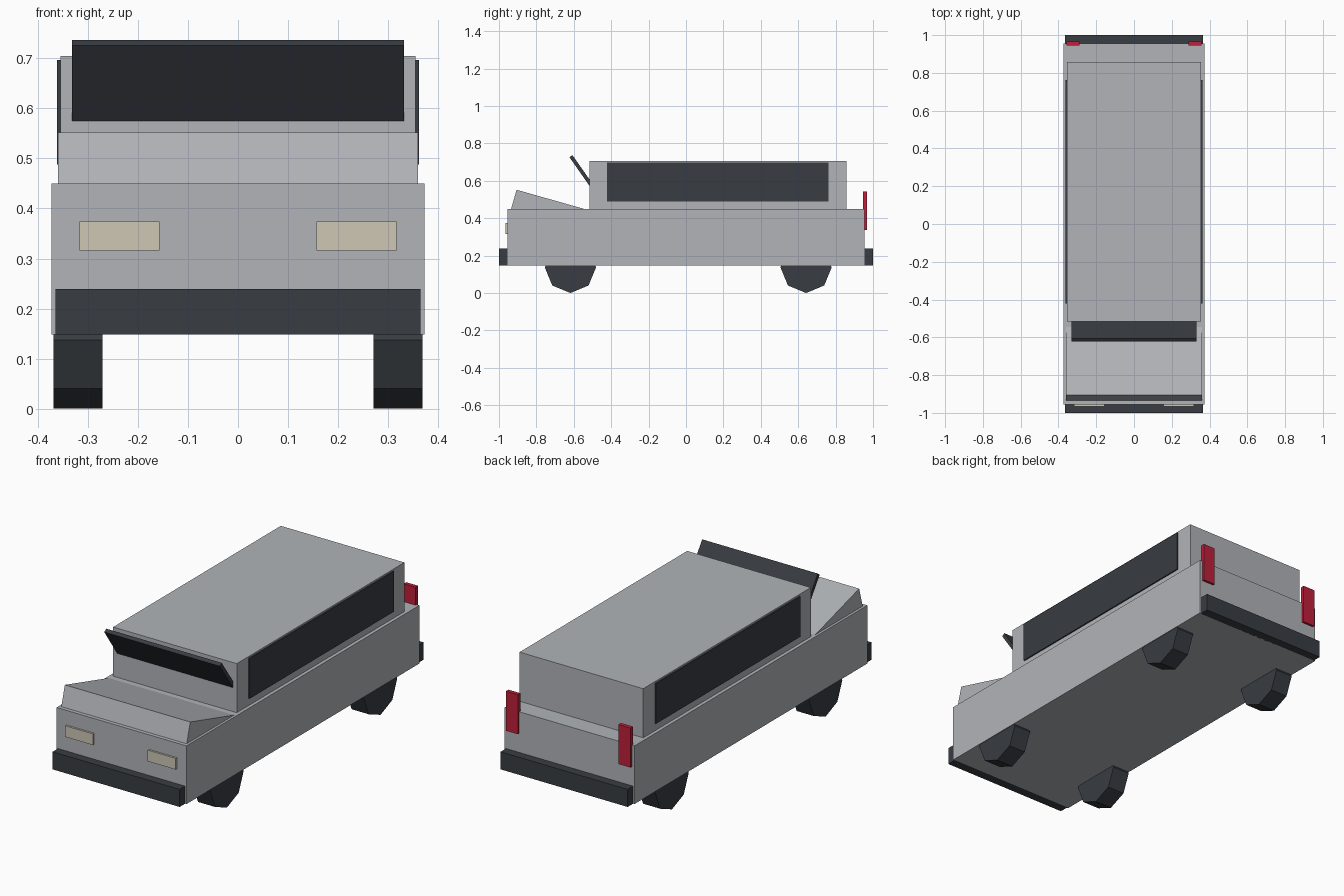
import bpy
import bmesh
from math import radians
from mathutils import Matrix, Vector

default = bpy.data.objects.get("Cube")
if default:
    bpy.data.objects.remove(default, do_unlink=True)


def material(name, colour):
    mat = bpy.data.materials.new(name)
    mat.use_nodes = True
    rgba = (*colour, 1)
    mat.diffuse_color = rgba
    mat.node_tree.nodes["Principled BSDF"].inputs["Base Color"].default_value = rgba
    return mat


silver = material("silver_grey", (0.44, 0.455, 0.48))
charcoal = material("charcoal", (0.04, 0.046, 0.055))
cream = material("cream", (0.62, 0.57, 0.46))
red = material("red", (0.52, 0.014, 0.042))


def add_object(name, bm, mat):
    mesh = bpy.data.meshes.new(name)
    bm.to_mesh(mesh)
    bm.free()
    mesh.materials.append(mat)
    obj = bpy.data.objects.new(name, mesh)
    bpy.context.collection.objects.link(obj)
    return obj


def box(name, xs, ys, zs, mat):
    """Box between the given pairs of limits."""
    bm = bmesh.new()
    size = [b - a for a, b in (xs, ys, zs)]
    centre = Vector([(a + b) / 2 for a, b in (xs, ys, zs)])
    bmesh.ops.create_cube(bm, size=1, matrix=Matrix.Translation(centre) @ Matrix.Diagonal((*size, 1)))
    return add_object(name, bm, mat)


def tilted_box(name, half_width, corner, length, depth, tilt, mat):
    """Box hung from its upper front edge, running back and down at the tilt."""
    obj = box(name, (-half_width, half_width), (0, length), (-depth, 0), mat)
    obj.data.transform(Matrix.Translation((0, *corner)) @ Matrix.Rotation(radians(-tilt), 4, "X"))
    return obj


def wheel(name, x, y):
    """Eight-sided wheel standing on a corner."""
    radius = 0.137
    bm = bmesh.new()
    bmesh.ops.create_cone(bm, cap_ends=True, segments=8, radius1=radius, radius2=radius, depth=0.098,
                          matrix=Matrix.Translation((x, y, radius)) @ Matrix.Rotation(radians(90), 4, "Y"))
    # Turn so that a corner points straight down
    lowest = min(v.co.z for v in bm.verts)
    if lowest > 0.005:
        bmesh.ops.rotate(bm, verts=bm.verts, cent=(x, y, radius),
                         matrix=Matrix.Rotation(radians(22.5), 3, "X"))
    return add_object(name, bm, charcoal)


# Main body, cabin and sloping bonnet
box("body", (-0.373, 0.373), (-0.955, 0.955), (0.148, 0.45), silver)
box("cabin", (-0.355, 0.355), (-0.517, 0.858), (0.44, 0.705), silver)
tilted_box("bonnet", 0.36, (-0.906, 0.552), 0.42, 0.16, 15.8, silver)

# Raised windscreen panel running into the cabin
tilted_box("windscreen", 0.332, (-0.607, 0.737), 0.26, 0.0195, 55, charcoal)

# Bumpers
box("front_bumper", (-0.365, 0.365), (-1, -0.95), (0.148, 0.239), charcoal)
box("rear_bumper", (-0.365, 0.365), (0.95, 1), (0.148, 0.239), charcoal)

# Paired parts
for side, s in (("left", 1), ("right", -1)):
    def span(a, b):
        return sorted((s * a, s * b))

    box(f"{side}_window", span(0.353, 0.362), (-0.422, 0.763), (0.488, 0.697), charcoal)
    box(f"{side}_headlight", span(0.157, 0.317), (-0.965, -0.95), (0.316, 0.374), cream)
    box(f"{side}_tail_light", span(0.289, 0.358), (0.946, 0.967), (0.338, 0.543), red)
    wheel(f"front_{side}_wheel", s * 0.32, -0.618)
    wheel(f"rear_{side}_wheel", s * 0.32, 0.642)
